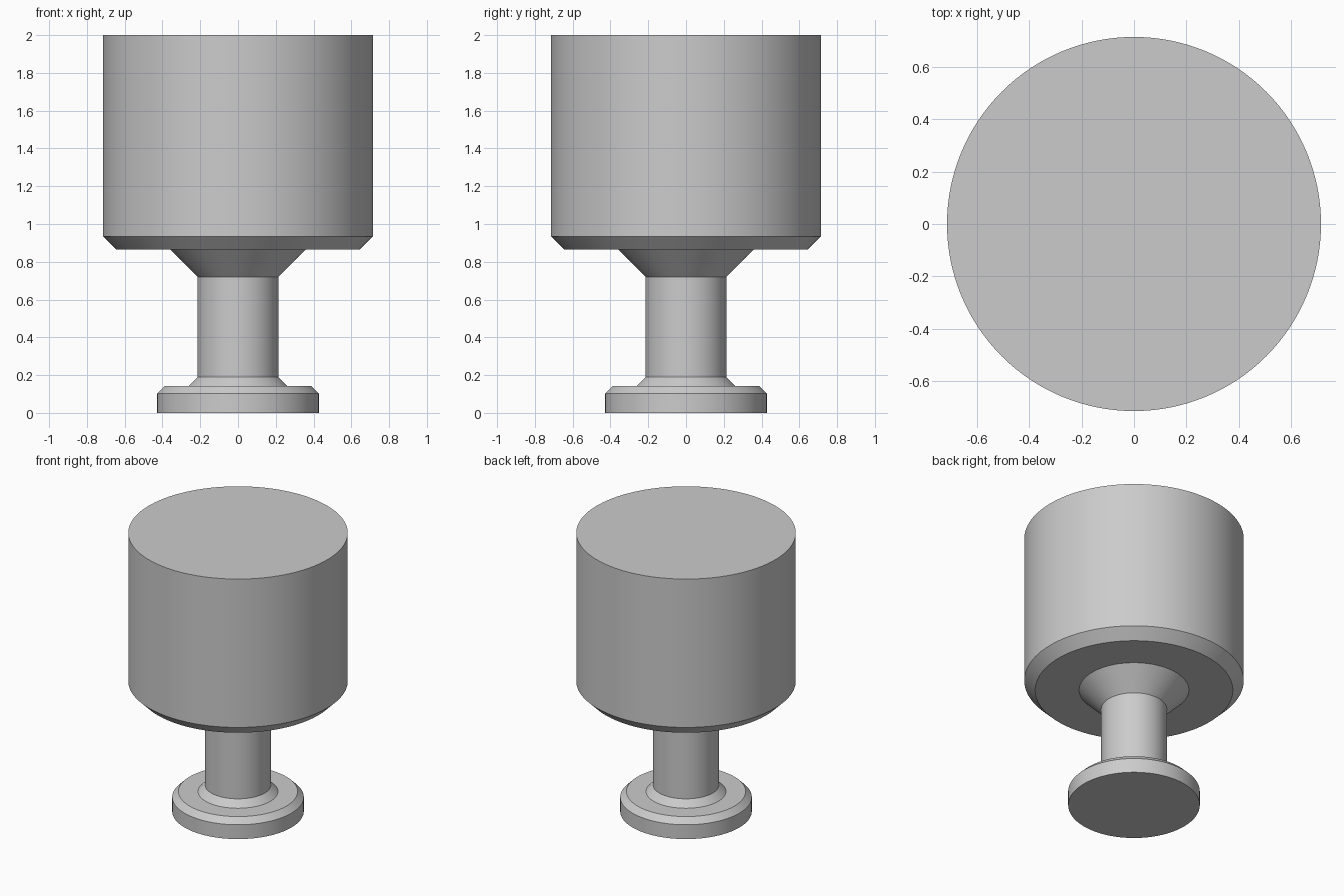
import bpy, bmesh
from math import cos, sin, tau

cube = bpy.data.objects.get("Cube")
if cube:
    bpy.data.objects.remove(cube, do_unlink=True)

SIDES = 128

# One plain grey for the whole turned piece
grey = bpy.data.materials.new("plain grey")
grey.use_nodes = True
colour = (0.6, 0.6, 0.6, 1)
grey.diffuse_color = colour
grey.node_tree.nodes["Principled BSDF"].inputs["Base Color"].default_value = colour

# Profile sections as (radius, height), from the floor up
foot = [(0.428, 0), (0.428, 0.103), (0.388, 0.143)]
stem = [(0.26, 0.143), (0.214, 0.189), (0.214, 0.72), (0.357, 0.864)]
head = [(0.643, 0.864), (0.714, 0.935), (0.714, 2)]


def turned_solid(name, profile):
    """Revolve a profile around z into one closed, smooth-sided solid."""
    bm = bmesh.new()
    rings = []
    for r, z in profile:
        rings.append([bm.verts.new((r * cos(tau * i / SIDES), r * sin(tau * i / SIDES), z))
                      for i in range(SIDES)])
    for low, high in zip(rings, rings[1:]):
        for i in range(SIDES):
            j = (i + 1) % SIDES
            bm.faces.new((low[i], low[j], high[j], high[i]))
    bm.faces.new(rings[0][::-1])
    bm.faces.new(rings[-1])
    mesh = bpy.data.meshes.new(name)
    bm.to_mesh(mesh)
    bm.free()
    mesh.materials.append(grey)
    obj = bpy.data.objects.new(name, mesh)
    bpy.context.collection.objects.link(obj)
    bpy.ops.object.select_all(action="DESELECT")
    obj.select_set(True)
    bpy.context.view_layer.objects.active = obj
    bpy.ops.object.shade_smooth_by_angle()
    return obj


# Foot, stem and head form a single turned body
turned_solid("turned_knob", foot + stem + head)
